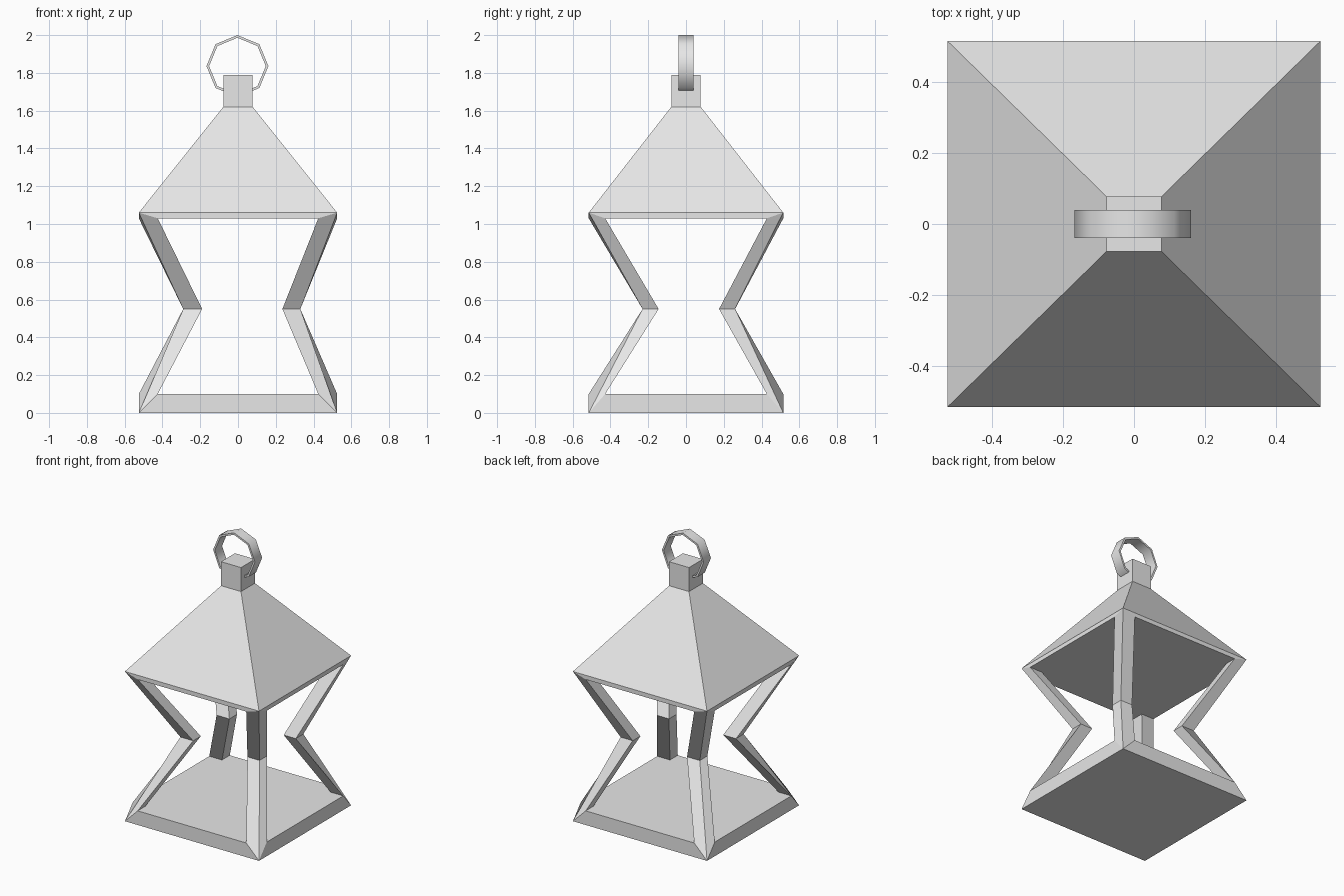
import bpy
import bmesh
import math

cube = bpy.data.objects.get("Cube")
if cube:
    bpy.data.objects.remove(cube, do_unlink=True)

HX, HY = 0.525, 0.515        # half size of base and eaves
IX, IY = 0.425, 0.428        # inner edge of the corner posts
WAIST_Z = 0.55
CORNERS = [(-1, -1), (1, -1), (1, 1), (-1, 1)]

grey = bpy.data.materials.new("light grey metal")
grey.use_nodes = True
grey.diffuse_color = (0.8, 0.8, 0.8, 1)
grey.node_tree.nodes["Principled BSDF"].inputs["Base Color"].default_value = (0.8, 0.8, 0.8, 1)


def make_object(name, bm):
    bmesh.ops.remove_doubles(bm, verts=bm.verts, dist=0.0005)
    bmesh.ops.recalc_face_normals(bm, faces=bm.faces)
    mesh = bpy.data.meshes.new(name)
    bm.to_mesh(mesh)
    bm.free()
    mesh.materials.append(grey)
    obj = bpy.data.objects.new(name, mesh)
    bpy.context.collection.objects.link(obj)
    return obj


def face(bm, points):
    return bm.faces.new([bm.verts.new(p) for p in points])


def post_end(sx, sy, z_outer, z_inner):
    """Section where a post is mitred into the corner of a plate."""
    return [(sx * HX, sy * HY, z_outer), (sx * HX, sy * IY, z_inner),
            (sx * IX, sy * IY, z_inner), (sx * IX, sy * HY, z_inner)]


def waist(sx, sy):
    """Square section at the bend of a post, slightly off centre."""
    xo, xi = (0.33, 0.235) if sx > 0 else (-0.29, -0.19)
    yo, yi = (0.26, 0.175) if sy > 0 else (-0.23, -0.145)
    return [(xo, yo, WAIST_Z), (xo, yi, WAIST_Z), (xi, yi, WAIST_Z), (xi, yo, WAIST_Z)]


def plate(bm, z_outer, z_inner):
    """Mitred edges and inner surface of the base or the eaves."""
    ends = [post_end(sx, sy, z_outer, z_inner) for sx, sy in CORNERS]
    face(bm, [e[2] for e in ends])
    for i, a in enumerate(ends):
        b = ends[(i + 1) % 4]
        k = 3 if i % 2 == 0 else 1
        face(bm, [a[0], b[0], b[k], a[k]])
        face(bm, [a[k], b[k], b[2], a[2]])


def rectangle(hx, hy, z):
    return [(sx * hx, sy * hy, z) for sx, sy in CORNERS]


def skin(bm, sections):
    for low, high in zip(sections, sections[1:]):
        for i in range(4):
            j = (i + 1) % 4
            face(bm, [low[i], low[j], high[j], high[i]])


# Base slab
bm = bmesh.new()
plate(bm, 0, 0.1)
face(bm, rectangle(HX, HY, 0))
make_object("base", bm)

# Roof with its eaves
bm = bmesh.new()
plate(bm, 1.06, 1.03)
skin(bm, [rectangle(HX, HY, 1.06), rectangle(0.078, 0.078, 1.62)])
make_object("roof", bm)

# Square cap on the roof
bm = bmesh.new()
skin(bm, [rectangle(0.078, 0.078, 1.62), rectangle(0.078, 0.078, 1.79)])
face(bm, rectangle(0.078, 0.078, 1.79))
make_object("top_cap", bm)

# Four bent corner posts
for sx, sy in CORNERS:
    bm = bmesh.new()
    skin(bm, [post_end(sx, sy, 0, 0.1), waist(sx, sy), post_end(sx, sy, 1.06, 1.03)])
    make_object(f"{'front' if sy < 0 else 'back'}_{'left' if sx > 0 else 'right'}_post", bm)

# Eight-sided hanging ring, a flat band
bm = bmesh.new()
for i in range(8):
    section = []
    for n in (i, i + 1):
        a = math.tau * n / 8
        section.append([(r * math.sin(a) - 0.003, y, 1.836 + r * math.cos(a))
                        for r, y in ((0.164, -0.04), (0.164, 0.04), (0.15, 0.04), (0.15, -0.04))])
    skin(bm, section)
ring = make_object("hanging_ring", bm)
bpy.ops.object.select_all(action="DESELECT")
ring.select_set(True)
bpy.context.view_layer.objects.active = ring
bpy.ops.object.shade_smooth_by_angle(angle=math.radians(50))
